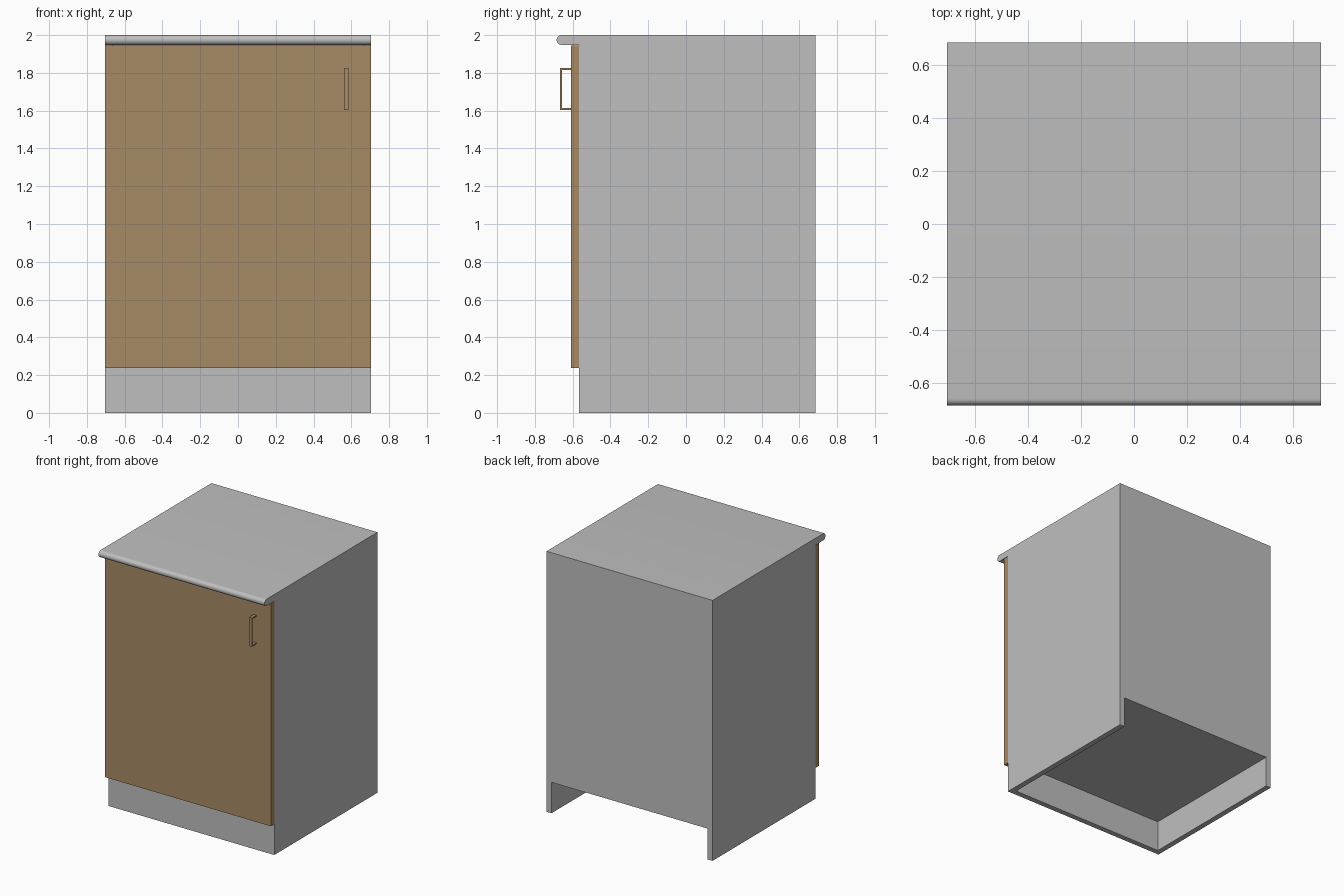
import bpy, bmesh, math

if "Cube" in bpy.data.objects:
    bpy.data.objects.remove(bpy.data.objects["Cube"])

W, BACK, FRONT, T = 0.705, 0.685, -0.567, 0.042   # half width, back, carcass front, panel thickness
FLOOR, TOP = 0.237, 1.948


def material(name, rgb):
    m = bpy.data.materials.new(name)
    m.diffuse_color = (*rgb, 1)
    m.use_nodes = True
    m.node_tree.nodes["Principled BSDF"].inputs["Base Color"].default_value = m.diffuse_color
    return m


grey = material("light grey", (0.52, 0.52, 0.52))
wood = material("wood brown", (0.39, 0.26, 0.13))


def finish(name, bm, mat):
    bmesh.ops.recalc_face_normals(bm, faces=bm.faces)
    me = bpy.data.meshes.new(name)
    bm.to_mesh(me)
    bm.free()
    me.materials.append(mat)
    ob = bpy.data.objects.new(name, me)
    bpy.context.collection.objects.link(ob)
    return ob


def box(name, x, y, z, mat):
    bm = bmesh.new()
    bmesh.ops.create_cube(bm, size=1)
    for v in bm.verts:
        v.co = [a + (c + 0.5) * (b - a) for c, (a, b) in zip(v.co, (x, y, z))]
    return finish(name, bm, mat)


def extrude_profile(name, pts, x0, x1, mat):
    """Extrude a closed (y, z) outline along x."""
    bm = bmesh.new()
    face = bm.faces.new([bm.verts.new((x0, y, z)) for y, z in pts])
    new = bmesh.ops.extrude_face_region(bm, geom=[face])["geom"]
    bmesh.ops.translate(bm, vec=(x1 - x0, 0, 0),
                        verts=[g for g in new if isinstance(g, bmesh.types.BMVert)])
    return finish(name, bm, mat)


# Carcass panels, open below the floor at the back
for name, s in (("left_side", -1), ("right_side", 1)):
    box(name, sorted((s * W, s * (W - T))), (FRONT, BACK), (0, TOP), grey)
inner = (-W + T, W - T)
box("plinth", inner, (FRONT, FRONT + T), (0, FLOOR), grey)
box("floor_panel", inner, (FRONT, BACK), (FLOOR, FLOOR + T), grey)
box("back_panel", inner, (BACK - T, BACK), (FLOOR + T, TOP), grey)

# Door
box("door", (-W, W), (-0.609, FRONT), (FLOOR, TOP - 0.003), wood)

# Worktop with rounded front nose
r = (2 - TOP) / 2
nose = [(-0.685 + r - r * math.sin(a), 2 - r + r * math.cos(a))
        for a in (math.pi * i / 16 for i in range(17))]
top = extrude_profile("worktop", [(BACK, 2)] + nose + [(BACK, TOP)], -W, W, grey)
bpy.context.view_layer.objects.active = top
top.select_set(True)
bpy.ops.object.shade_smooth_by_angle(angle=math.radians(30))

# Handle: flat C-shaped bracket
y0, y1, z0, z1, t = -0.666, -0.609, 1.604, 1.825, 0.009
bracket = [(y1, z0), (y0, z0), (y0, z1), (y1, z1),
           (y1, z1 - t), (y0 + t, z1 - t), (y0 + t, z0 + t), (y1, z0 + t)]
extrude_profile("door_handle", bracket, 0.561, 0.584, wood)
